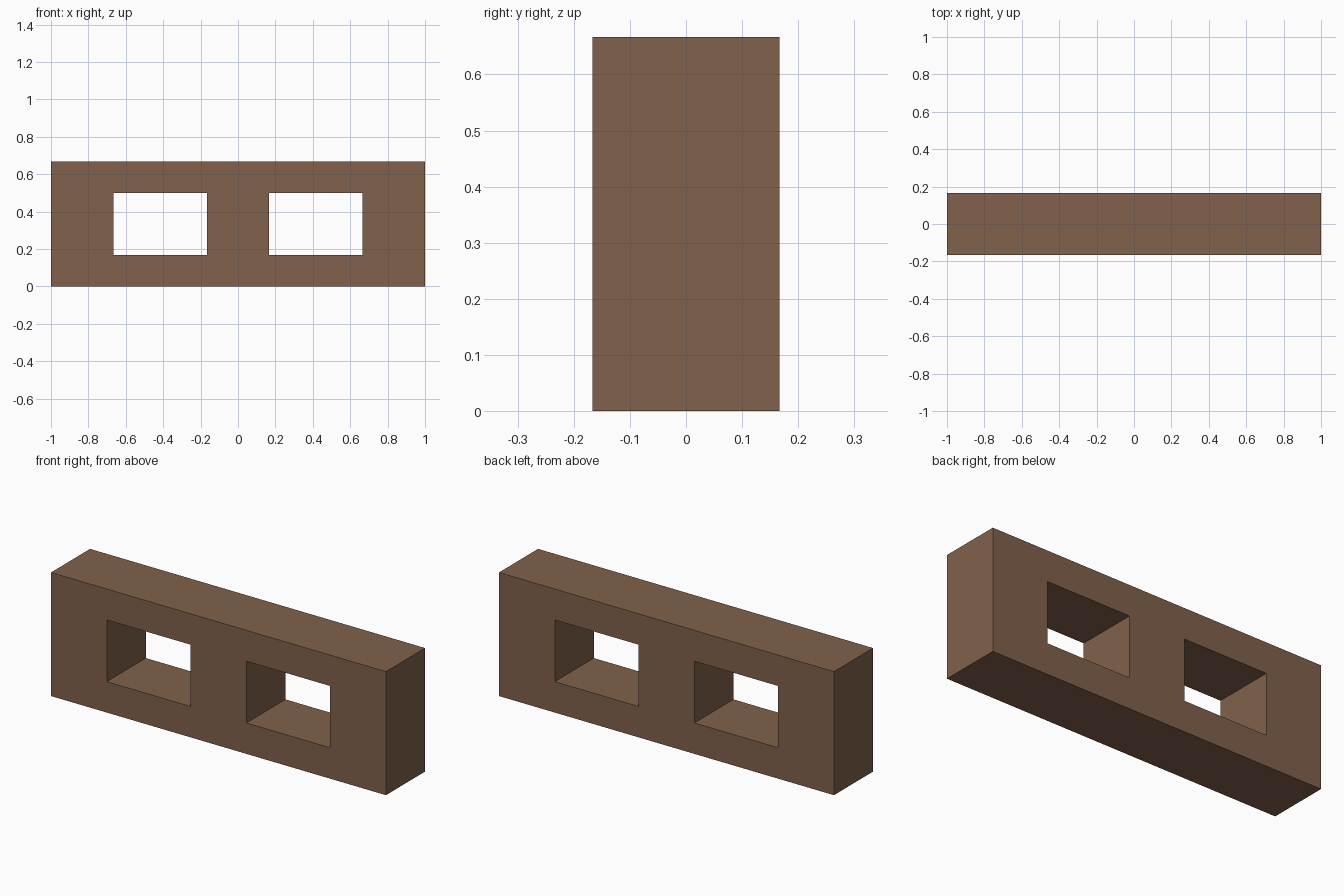
import bpy, bmesh

if "Cube" in bpy.data.objects:
    bpy.data.objects.remove(bpy.data.objects["Cube"])

# Block outline and window openings, in units of one sixth
U = 1 / 6
XS = [-6, -4, -1, 1, 4, 6]
ZS = [0, 1, 3, 4]
DEPTH = 2 * U
OPENINGS = {(1, 1), (3, 1)}   # (column, row) cells left empty

# Front panel: grid of cells around the two openings
bm = bmesh.new()
verts = [[bm.verts.new((x * U, -DEPTH / 2, z * U)) for z in ZS] for x in XS]
for i in range(len(XS) - 1):
    for j in range(len(ZS) - 1):
        if (i, j) not in OPENINGS:
            bm.faces.new((verts[i][j], verts[i + 1][j],
                          verts[i + 1][j + 1], verts[i][j + 1]))

# Thicken the panel to the back; this also makes the opening walls
ext = bmesh.ops.extrude_face_region(bm, geom=bm.faces[:], use_keep_orig=True)
new_verts = [g for g in ext["geom"] if isinstance(g, bmesh.types.BMVert)]
bmesh.ops.translate(bm, verts=new_verts, vec=(0, DEPTH, 0))
bmesh.ops.recalc_face_normals(bm, faces=bm.faces[:])

mesh = bpy.data.meshes.new("window_block")
bm.to_mesh(mesh)
bm.free()
block = bpy.data.objects.new("window_block", mesh)
bpy.context.collection.objects.link(block)

# Brown clay
brown = bpy.data.materials.new("brown_clay")
brown.diffuse_color = (0.22, 0.12, 0.07, 1)
brown.use_nodes = True
brown.node_tree.nodes["Principled BSDF"].inputs["Base Color"].default_value = brown.diffuse_color
mesh.materials.append(brown)
